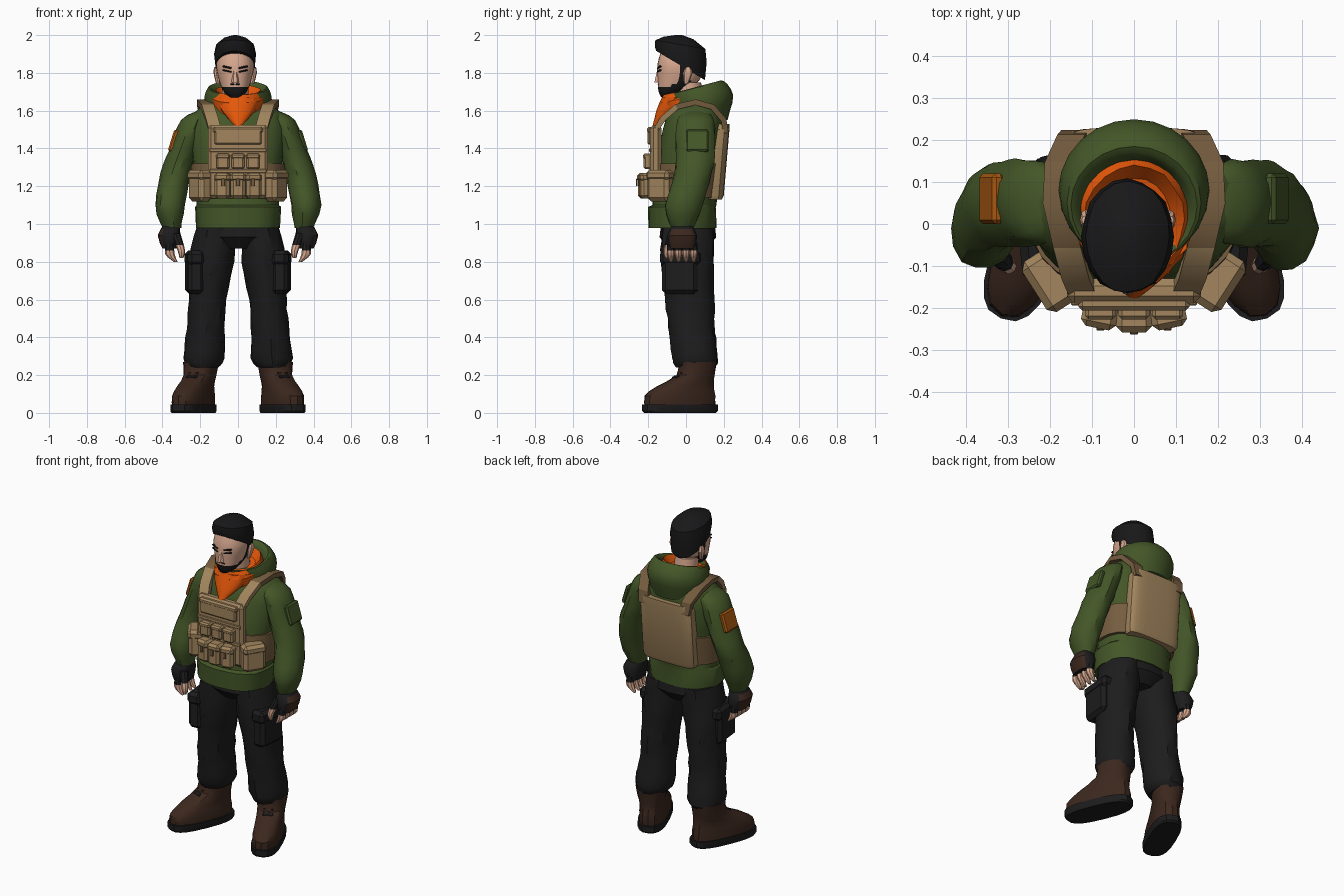
import bpy
import bmesh
import math
import random
from mathutils import Matrix, Vector

random.seed(4)
default_cube = bpy.data.objects.get("Cube")
if default_cube:
    bpy.data.objects.remove(default_cube, do_unlink=True)


def material(name, red, green, blue):
    mat = bpy.data.materials.new(name)
    mat.use_nodes = True
    mat.diffuse_color = (red, green, blue, 1)
    shader = next(n for n in mat.node_tree.nodes if n.type == 'BSDF_PRINCIPLED')
    shader.inputs["Base Color"].default_value = (red, green, blue, 1)
    shader.inputs["Roughness"].default_value = .9
    return mat


GREEN = material("jacket green", .057, .094, .021)
TAN = material("vest tan", .36, .235, .11)
DARK_TAN = material("strap dark tan", .18, .11, .05)
ORANGE = material("scarf orange", .82, .1, .003)
RUST = material("patch rust orange", .4, .1, .006)
BLACK = material("trouser black", .012, .012, .013)
HAIR = material("hair black", .009, .009, .01)
SKIN = material("skin", .7, .4, .28)
BROWN = material("leather brown", .045, .021, .013)

IDENTITY = Matrix.Identity(4)


def emit(name, bm, colours, frame=IDENTITY, rule=None):
    """Turn a bmesh into a shaded object; rule picks a colour per face."""
    bm.transform(frame)
    bmesh.ops.recalc_face_normals(bm, faces=bm.faces[:])
    if rule:
        for face in bm.faces:
            face.material_index = int(rule(face.calc_center_median(), face.normal))
    mesh = bpy.data.meshes.new(name)
    bm.to_mesh(mesh)
    bm.free()
    for colour in colours:
        mesh.materials.append(colour)
    obj = bpy.data.objects.new(name, mesh)
    bpy.context.collection.objects.link(obj)
    bpy.ops.object.select_all(action='DESELECT')
    obj.select_set(True)
    bpy.context.view_layer.objects.active = obj
    bpy.ops.object.shade_smooth_by_angle(angle=math.radians(32))


def skin_rings(bm, rings):
    """Bridge consecutive vertex rings and cap both ends."""
    count = len(rings[0])
    for low, high in zip(rings, rings[1:]):
        for i in range(count):
            j = (i + 1) % count
            bm.faces.new((low[i], low[j], high[j], high[i]))
    bm.faces.new(rings[0])
    bm.faces.new(rings[-1])


def smooth_rows(rows, steps):
    """Spline through the rows, adding rings between them."""
    rows = [Vector(row) for row in rows]
    padded = [rows[0], *rows, rows[-1]]
    for before, start, end, after in zip(padded, rows, rows[1:], padded[3:]):
        for step in range(steps):
            t = step / steps
            pull_start, pull_end = (end - before) / 2, (after - start) / 2
            blend = t * t * (3 - 2 * t)
            yield (start.lerp(end, blend) + pull_start * t * (1 - t) ** 2
                   - pull_end * t * t * (1 - t))
    yield rows[-1]


def loft(name, rows, *colours, sides=16, power=2, wrinkle=0, steps=1, tilt=(0, 0),
         frame=IDENTITY, rule=None):
    """Rows are (z, y, x radius, y radius, optional x); tilt slopes the rings."""
    bm = bmesh.new()
    rings = []
    rows = list(smooth_rows(rows, steps))
    for index, (z, y, rx, ry, *offset) in enumerate(rows):
        x = offset[0] if offset else 0
        share = math.sqrt(index / (len(rows) - 1))
        slope = tilt[0] + (tilt[1] - tilt[0]) * share
        ring = []
        for i in range(sides):
            angle = math.tau * i / sides
            c, s = math.cos(angle), math.sin(angle)
            fold = 1 + random.uniform(-wrinkle, wrinkle)
            dx = math.copysign(abs(c) ** (2 / power), c) * rx * fold
            dy = math.copysign(abs(s) ** (2 / power), s) * ry * fold
            ring.append(bm.verts.new((x + dx, y + dy, z + dy * slope)))
        rings.append(ring)
    skin_rings(bm, rings)
    emit(name, bm, colours, frame, rule)


def box(name, centre, size, colour, turn=(0, 0, 0), bevel=.01, frame=IDENTITY):
    bm = bmesh.new()
    bmesh.ops.create_cube(bm, size=1)
    bmesh.ops.scale(bm, vec=size, verts=bm.verts[:])
    bmesh.ops.bevel(bm, geom=bm.edges[:], offset=min(bevel, min(size) * .3),
                    segments=1, affect='EDGES')
    spin = Matrix.Rotation(turn[2], 4, 'Z') @ Matrix.Rotation(turn[1], 4, 'Y') \
        @ Matrix.Rotation(turn[0], 4, 'X')
    emit(name, bm, [colour], frame @ Matrix.Translation(centre) @ spin)


def pouch(name, centre, size, colour, turn=0, bevel=.015, frame=IDENTITY):
    """Bevelled pocket with a slightly larger flap over its top."""
    place = frame @ Matrix.Translation(centre) @ Matrix.Rotation(turn, 4, 'Z')
    width, depth, height = size
    box(name, (0, 0, 0), size, colour, bevel=bevel, frame=place)
    box(name + "_flap", (0, 0, height * .36), (width * 1.06, depth * 1.12, height * .36),
        colour, bevel=bevel, frame=place)


def strap(name, points, width, thick, colours, frame, rule):
    """Flat ribbon that follows points over the shoulder."""
    bm = bmesh.new()
    points = [Vector(p) for p in points]
    rings = []
    for i, p in enumerate(points):
        along = points[min(i + 1, len(points) - 1)] - points[max(i - 1, 0)]
        out = Vector((0, -along.z, along.y)).normalized() * thick
        across = Vector((width, 0, 0))
        rings.append([bm.verts.new(p + across * a + out * b)
                      for a, b in ((-1, -1), (1, -1), (1, 1), (-1, 1))])
    skin_rings(bm, rings)
    emit(name, bm, colours, frame, rule)


# Head, with a beard along the jaw
head = Matrix.Translation((-.015, 0, 0))
loft("neck", [(1.6, .03, .07, .07), (1.75, .01, .07, .07)], SKIN, frame=head)
loft("head", [(1.67, -.1, .03, .03), (1.7, -.08, .06, .065), (1.76, -.04, .085, .11),
              (1.85, -.03, .1, .12), (1.95, -.03, .07, .09)],
     SKIN, HAIR, sides=28, power=2.2, steps=4, frame=head,
     rule=lambda c, n: c.z < 1.72 or (-.07 < c.y < .01 and c.z < 1.75) or (-.035 < c.y < .02))
loft("hair", [(1.84, -.03, .106, .13), (1.9, -.03, .11, .137), (1.95, -.03, .1, .134),
              (1.985, -.04, .06, .08), (2, -.04, .01, .02)],
     HAIR, sides=20, wrinkle=.02, tilt=(-.6, 0), frame=head)
loft("nose", [(1.75, -.15, .02, .02), (1.83, -.14, .01, .01)], SKIN, sides=6, frame=head)
box("moustache", (0, -.145, 1.74), (.05, .01, .006), HAIR, frame=head)

# Jacket body, hood and scarf
loft("jacket_body", [(.98, -.02, .22, .18), (1.09, -.02, .23, .18), (1.1, -.01, .22, .17),
                     (1.35, .02, .24, .17), (1.5, .04, .26, .165), (1.58, .05, .24, .15),
                     (1.64, .06, .17, .12), (1.67, .06, .1, .09)],
     GREEN, sides=24, power=2.3, wrinkle=.015)
loft("hood", [(1.55, .07, .16, .15), (1.65, .08, .18, .17), (1.72, .05, .16, .15),
              (1.7, .04, .13, .12), (1.6, .04, .1, .1)], GREEN, sides=24, steps=3, tilt=(0, .35))
loft("scarf_collar", [(1.58, .01, .13, .12), (1.67, .01, .14, .15), (1.71, .01, .12, .13),
                      (1.67, .01, .09, .1)],
     ORANGE, sides=20, wrinkle=.025, tilt=(.2, .2))
loft("scarf_point", [(1.51, -.17, .01, .01), (1.6, -.09, .09, .065), (1.67, -.01, .13, .12)],
     ORANGE, steps=2, wrinkle=.06)

# Vest: waist band, front panel, curved back plate and pouches
loft("vest_waist_band", [(1.14, 0, .24, .18), (1.32, .02, .25, .18)], DARK_TAN, sides=24, power=2.3)
box("vest_front_panel", (0, -.16, 1.33), (.32, .06, .39), TAN, bevel=.02)
loft("vest_back_plate", [(1.13, .15, .17, .04), (1.15, .15, .18, .05), (1.5, .18, .18, .05),
                         (1.53, .19, .16, .04)], TAN, sides=24, power=3.6)
pouch("chest_pouch", (0, -.19, 1.465), (.25, .03, .09), TAN, bevel=.01)
for height in (1.28, 1.39):
    box("webbing_strip", (0, -.19, height), (.3, .01, .02), TAN)
for column in (-1, 0, 1):
    x = column * .08
    y = abs(column) * .01 - .22
    pouch("small_pouch", (x, -.2, 1.33), (.07, .05, .08), TAN, bevel=.01)
    pouch("belt_pouch", (x, y, 1.2), (.08, .07, .13), TAN, turn=column * .2)
    box("belt_pouch_tab", (x, y - .04, 1.22), (.02, .008, .04), DARK_TAN)

# Hips
loft("trouser_hips", [(1.02, .01, .2, .14), (.93, .01, .22, .15), (.87, .01, .1, .1)],
     BLACK, sides=20)

# Everything that comes in pairs, written for the +x side
for side, label in ((1, "left_"), (-1, "right_")):
    flip = Matrix.Diagonal((side, 1, 1, 1))
    face = head @ flip

    # Ear, eye and brow
    loft(label + "ear", [(1.74, 0, .01, .01, .09), (1.8, .01, .015, .025, .1),
                         (1.83, .01, .01, .01, .1)], SKIN, sides=8, steps=2, frame=face)
    for part, height, thick in (("eye", 1.81, .008), ("brow", 1.83, .01)):
        box(label + part, (.042, -.142, height), (.05, .014, thick), HAIR,
            turn=(0, -.2, .25), frame=face)

    # Sleeve and shoulder patch
    loft(label + "sleeve", [(1.6, .05, .03, .05, .18), (1.55, .05, .07, .1, .23),
                            (1.4, .05, .075, .105, .285), (1.27, .04, .08, .1, .33),
                            (1.1, -.01, .08, .1, .36), (.98, -.02, .05, .06, .35)],
         GREEN, sides=14, steps=3, wrinkle=.045, frame=flip)
    box(label + "sleeve_patch", (.34, .06, 1.44), (.03, .12, .12),
        GREEN if side > 0 else RUST, turn=(0, -.3, 0), frame=flip)

    # Fingerless glove with a leather back, fingers and thumb
    loft(label + "glove", [(1, -.02, .04, .05, .35), (.94, -.02, .06, .08, .365),
                           (.87, -.02, .04, .07, .36)],
         BLACK, BROWN, sides=14, power=2.5, steps=2, frame=flip,
         rule=lambda c, n: n.x * c.x > 0 and abs(n.x) > .7 and c.z < .97)
    for finger in range(4):
        y = finger * .04 - .08
        loft(label + "finger", [(.9, y, .02, .02, .36), (.84, y, .025, .02, .36),
                                (.8, y, .01, .01, .33)],
             SKIN, BLACK, sides=8, steps=3, frame=flip, rule=lambda c, n: c.z > .87)
    loft(label + "thumb", [(.95, -.07, .025, .025, .33), (.86, -.1, .02, .02, .3),
                           (.82, -.1, .01, .01, .3)],
         SKIN, BLACK, sides=8, steps=3, frame=flip, rule=lambda c, n: c.z > .89)

    # Vest shoulder strap, tan in front, and hip pouch
    strap(label + "shoulder_strap", [(.12, -.165, 1.49), (.14, -.12, 1.56), (.16, -.05, 1.62),
                                     (.185, .05, 1.645), (.18, .14, 1.62), (.15, .2, 1.55),
                                     (.14, .21, 1.48)], .033, .015, [DARK_TAN, TAN], flip,
          lambda c, n: c.y < -.06)
    pouch(label + "hip_pouch", (.2, -.135, 1.2), (.135, .08, .16), TAN,
          turn=1, bevel=.02, frame=flip)

    # Trouser leg with baggy folds, and cargo pocket
    loft(label + "trouser_leg", [(.98, .01, .1, .14, .12), (.8, .01, .12, .14, .14),
                                 (.6, .02, .1, .13, .16), (.45, .03, .1, .12, .17),
                                 (.29, .05, .11, .12, .18), (.24, .05, .08, .1, .185)],
         BLACK, steps=3, wrinkle=.045, frame=flip)
    pouch(label + "cargo_pocket", (.23, -.03, .74), (.085, .19, .22), BLACK,
          turn=-.1, bevel=.02, frame=flip)

    # Boot turned outward, with sole and laces
    foot = flip @ Matrix.Translation((.197, .06, 0)) @ Matrix.Rotation(.4, 4, 'Z')
    loft(label + "boot", [(.03, -.1, .08, .2), (.09, -.1, .08, .2), (.14, -.07, .075, .16),
                          (.2, -.01, .08, .1), (.27, 0, .09, .1)],
         BROWN, power=2.4, steps=2, wrinkle=.01, frame=foot)
    loft(label + "boot_sole", [(0, -.1, .08, .2), (.01, -.1, .085, .21), (.045, -.1, .085, .21)],
         BLACK, sides=20, power=2.7, frame=foot)
    for lace in range(4):
        box(label + "boot_lace", (0, lace * .028 - .18, lace * .023 + .145),
            (.06, .02, .007), BLACK, turn=(.6, 0, 0), frame=foot)
